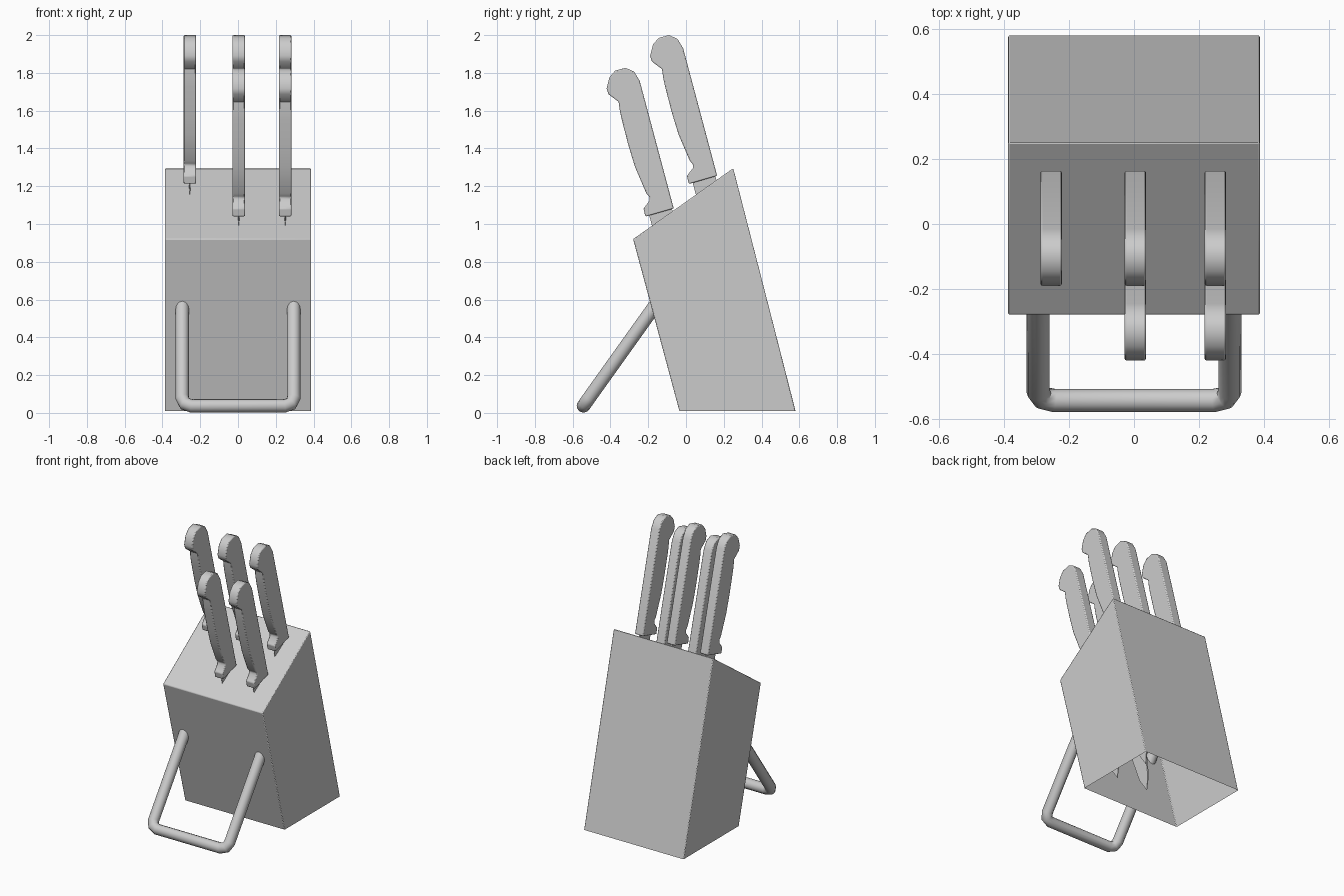
import bpy, bmesh
from mathutils import Vector

cube = bpy.data.objects.get("Cube")
if cube:
    bpy.data.objects.remove(cube, do_unlink=True)

grey = bpy.data.materials.new("plain grey")
grey.use_nodes = True
GREY = (0.6, 0.6, 0.6, 1)
grey.diffuse_color = GREY
grey.node_tree.nodes["Principled BSDF"].inputs["Base Color"].default_value = GREY


def finish(obj, bevel=0, angle=0.7):
    """Give the material, an optional small bevel and smooth shading."""
    obj.data.materials.append(grey)
    bpy.ops.object.select_all(action='DESELECT')
    bpy.context.view_layer.objects.active = obj
    obj.select_set(True)
    if bevel:
        mod = obj.modifiers.new("soft edges", 'BEVEL')
        mod.width, mod.segments, mod.limit_method = bevel, 2, 'ANGLE'
        mod.angle_limit = 0.8
    bpy.ops.object.shade_smooth_by_angle(angle=angle)


def side_profile(name, points, half, x=0, shift=(0, 0), taper=None, open_bottom=False, bevel=0):
    """Extrude a (y, z) outline across x; taper thins chosen points."""
    bm = bmesh.new()
    sides = []
    for s in (-1, 1):
        ring = []
        for i, (y, z) in enumerate(points):
            w = half * (taper[i] if taper else 1)
            ring.append(bm.verts.new((x + s * w, y + shift[0], z + shift[1])))
        sides.append(ring)
        bm.faces.new(ring)
    a, b = sides
    n = len(points)
    for i in range(n - 1 if open_bottom else n):
        j = (i + 1) % n
        bm.faces.new((a[i], a[j], b[j], b[i]))
    bmesh.ops.recalc_face_normals(bm, faces=bm.faces)
    mesh = bpy.data.meshes.new(name)
    bm.to_mesh(mesh)
    bm.free()
    obj = bpy.data.objects.new(name, mesh)
    bpy.context.collection.objects.link(obj)
    finish(obj, bevel)
    return obj


# Leaning block, open underneath
side_profile("block", [(0.58, 0.01), (0.25, 1.295), (-0.28, 0.92), (-0.035, 0.01)],
             0.387, open_bottom=True, bevel=0.005)

# Handle outline of a back row knife
HANDLE = [(0.165, 1.255), (-0.015, 1.93), (-0.045, 1.98), (-0.09, 2.0), (-0.145, 1.985),
          (-0.175, 1.95), (-0.19, 1.89), (-0.18, 1.86), (-0.127, 1.82), (-0.12, 1.77),
          (-0.11, 1.725), (-0.075, 1.59), (-0.04, 1.475), (0.02, 1.335), (0.038, 1.315),
          (0.036, 1.295), (0.005, 1.255), (0.015, 1.212)]

# Blade axes: down the blade and across toward the cutting edge
DOWN = Vector((0.257, -0.966))
EDGE = Vector((-0.966, -0.257))
SPINE = Vector((0.155, 1.255))


def blade_points(length):
    steps = [(-0.02, 0), (-0.02, 0.125), (length - 0.3, 0.125), (length - 0.12, 0.105),
             (length, 0.06), (length - 0.1, 0.02), (length - 0.25, 0)]
    return [tuple(SPINE + DOWN * d + EDGE * e) for d, e in steps]


def knife(name, x, shift, length):
    side_profile(name + "_handle", HANDLE, 0.033, x, shift, bevel=0.006)
    side_profile(name + "_blade", blade_points(length), 0.006, x, shift,
                 taper=[1, 0.15, 0.15, 0.15, 0.15, 0.8, 1])


BACK, FRONT = (0, 0), (-0.23, -0.173)
knife("back_right_knife", -0.255, BACK, 1.04)
knife("back_middle_knife", 0.004, BACK, 1.04)
knife("back_left_knife", 0.25, BACK, 1.24)
knife("front_middle_knife", 0.004, FRONT, 1.04)
knife("front_left_knife", 0.25, FRONT, 1.04)

# Bent tube stand
corner = Vector((0.295, -0.543, 0.037))
leg = Vector((0, 0.581, 0.814))
inward = Vector((-1, 0, 0))
half_path = [corner + leg * 0.71, corner + leg * 0.05,
             corner + (leg + inward) * 0.014, corner + inward * 0.05]
path = half_path + [Vector((-p.x, p.y, p.z)) for p in reversed(half_path)]
curve = bpy.data.curves.new("stand", 'CURVE')
curve.dimensions = '3D'
curve.bevel_depth = 0.036
curve.bevel_resolution = 4
curve.use_fill_caps = True
spline = curve.splines.new('POLY')
spline.points.add(len(path) - 1)
for point, co in zip(spline.points, path):
    point.co = (*co, 1)
stand = bpy.data.objects.new("stand", curve)
bpy.context.collection.objects.link(stand)
bpy.ops.object.select_all(action='DESELECT')
bpy.context.view_layer.objects.active = stand
stand.select_set(True)
bpy.ops.object.convert(target='MESH')
finish(bpy.context.object, angle=0.9)
